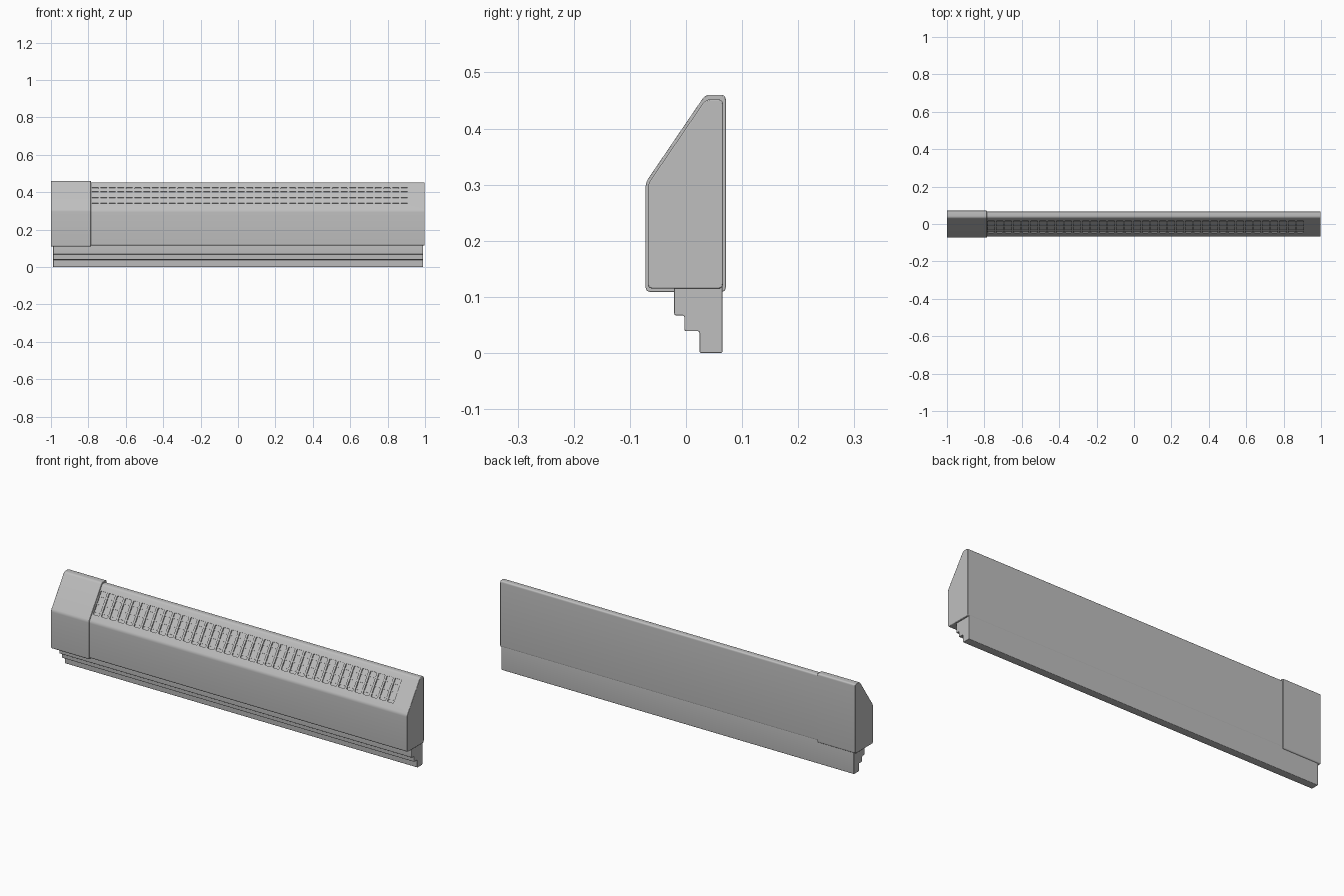
import bpy, bmesh, math
from mathutils import Vector, Matrix

if "Cube" in bpy.data.objects:
    bpy.data.objects.remove(bpy.data.objects["Cube"])

grey = bpy.data.materials.new("light grey plastic")
grey.diffuse_color = (0.52, 0.52, 0.52, 1)
grey.use_nodes = True
grey.node_tree.nodes["Principled BSDF"].inputs["Base Color"].default_value = grey.diffuse_color


def rounded(points, radius, steps=5):
    """Outline with every corner replaced by a small curve."""
    out = []
    n = len(points)
    for i in range(n):
        a, p, b = (Vector(points[j % n]) for j in (i - 1, i, i + 1))
        s = p + (a - p).normalized() * radius
        e = p + (b - p).normalized() * radius
        for k in range(steps + 1):
            t = k / steps
            out.append(s * (1 - t) ** 2 + p * 2 * t * (1 - t) + e * t * t)
    return out


def add_prism(bm, outline, lo, hi, place):
    """Extrude an outline; place(u, v, w) maps it into space."""
    rings = [[bm.verts.new(place(p[0], p[1], w)) for p in outline] for w in (lo, hi)]
    bm.faces.new(rings[0])
    bm.faces.new(rings[1])
    n = len(outline)
    for i in range(n):
        j = (i + 1) % n
        bm.faces.new((rings[0][i], rings[0][j], rings[1][j], rings[1][i]))


def finish(bm, name):
    bmesh.ops.recalc_face_normals(bm, faces=bm.faces)
    mesh = bpy.data.meshes.new(name)
    bm.to_mesh(mesh)
    bm.free()
    mesh.materials.append(grey)
    ob = bpy.data.objects.new(name, mesh)
    bpy.context.collection.objects.link(ob)
    return ob


def long_part(name, profile, radius, x0, x1, end_bevel):
    bm = bmesh.new()
    add_prism(bm, rounded(profile, radius), x0, x1, lambda y, z, x: (x, y, z))
    ob = finish(bm, name)
    bpy.ops.object.select_all(action='DESELECT')
    ob.select_set(True)
    bpy.context.view_layer.objects.active = ob
    bpy.ops.object.shade_smooth_by_angle(angle=math.radians(35))
    bev = ob.modifiers.new("end bevel", 'BEVEL')
    bev.width = end_bevel
    bev.segments = 2
    bev.limit_method = 'ANGLE'
    bev.angle_limit = math.radians(60)
    return ob


# Main housing, end cap and stepped mounting rail
housing = long_part("housing", [(-0.068, 0.115), (0.066, 0.115), (0.066, 0.452),
                                (0.035, 0.452), (-0.068, 0.301)], 0.009, -0.98, 0.998, 0.002)
long_part("end_cap", [(-0.072, 0.109), (0.071, 0.109), (0.071, 0.46),
                      (0.034, 0.46), (-0.072, 0.304)], 0.009, -1.0, -0.787, 0.0015)
long_part("stepped_rail", [(-0.021, 0.125), (-0.021, 0.067), (-0.003, 0.067), (-0.003, 0.039),
                           (0.024, 0.039), (0.024, 0.0), (0.065, 0.0), (0.065, 0.125)],
          0.004, -0.988, 0.99, 0.001)

# Local frame on the sloped face: u along x, v up the slope, w outward
slope = math.atan2(0.151, 0.103)
mid = (0.379 - 0.301) / 0.151
frame = (Matrix.Translation((0, -0.068 + 0.103 * mid, 0.379))
         @ Matrix.Rotation(slope, 4, 'X'))


def on_slope(u, v, w):
    return frame @ Vector((u, v, w))


# Row of shallow vent slots cut into the slope
COUNT, PITCH, HALF_W, HALF_L = 37, 0.0459, 0.0175, 0.057
bm = bmesh.new()
for i in range(COUNT):
    c = -0.787 + PITCH * (i + 0.5)
    box = [(c - HALF_W, -HALF_L), (c + HALF_W, -HALF_L), (c + HALF_W, HALF_L), (c - HALF_W, HALF_L)]
    add_prism(bm, rounded(box, 0.005, 3), -0.006, 0.02, on_slope)
cutter = finish(bm, "vent_cutter")
cutter.hide_render = True
cutter.hide_viewport = True
cutter.display_type = 'WIRE'
cut = housing.modifiers.new("vents", 'BOOLEAN')
cut.operation = 'DIFFERENCE'
cut.solver = 'EXACT'
cut.object = cutter

# Horizontal bars crossing inside the slots
bm = bmesh.new()
for v in (-0.041, -0.004, 0.033):
    bar = [(-0.785, v - 0.003), (0.909, v - 0.003), (0.909, v + 0.003), (-0.785, v + 0.003)]
    add_prism(bm, bar, -0.008, -0.002, on_slope)
finish(bm, "vent_bars")
